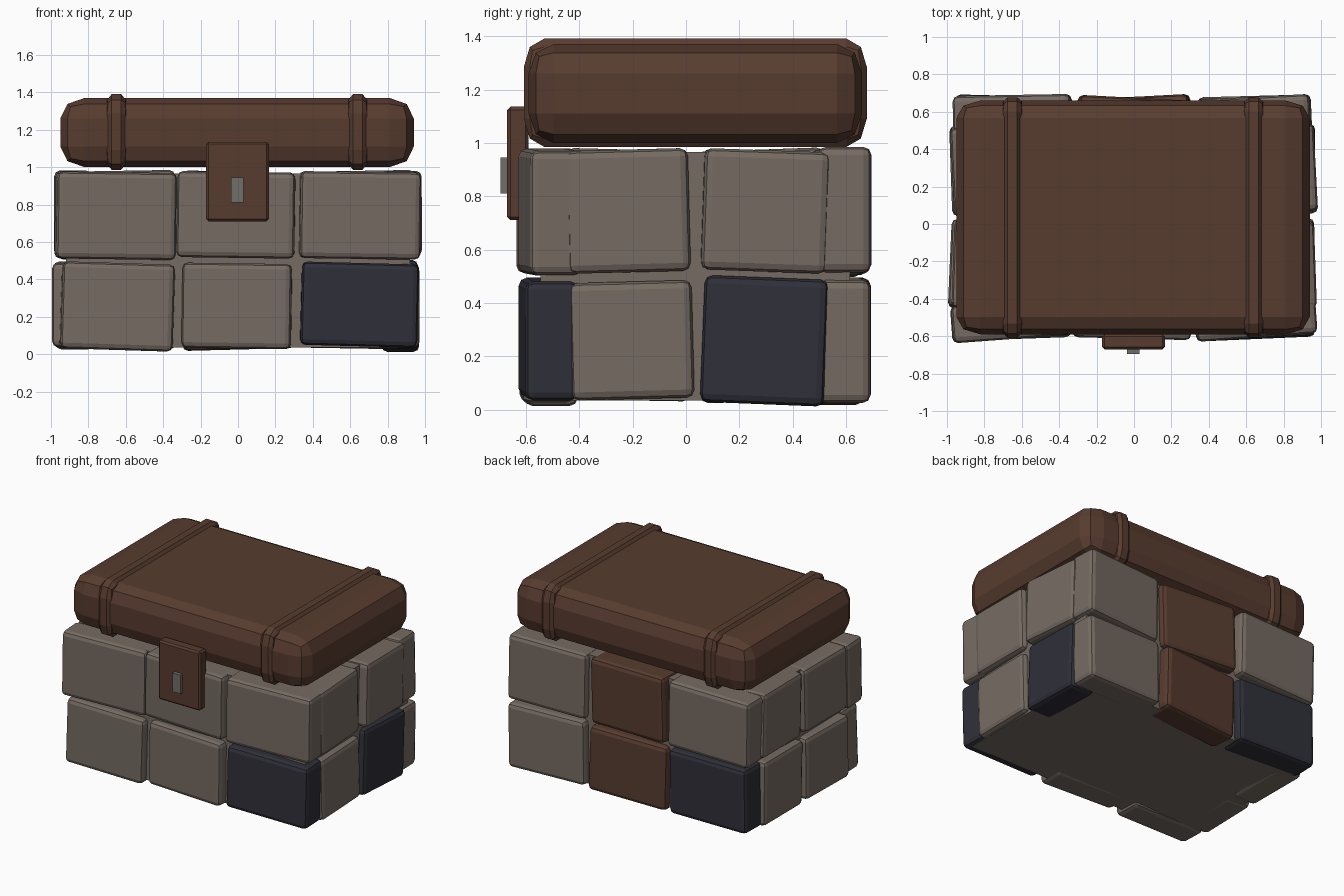
import bpy
from math import radians

if "Cube" in bpy.data.objects:
    bpy.data.objects.remove(bpy.data.objects["Cube"], do_unlink=True)


def material(name, rgb):
    m = bpy.data.materials.new(name)
    m.use_nodes = True
    m.diffuse_color = (*rgb, 1)
    m.node_tree.nodes["Principled BSDF"].inputs["Base Color"].default_value = (*rgb, 1)
    return m


STONE = material("warm grey stone", (0.18, 0.147, 0.123))
BROWN = material("brown leather", (0.097, 0.045, 0.029))
NAVY = material("dark navy", (0.029, 0.029, 0.041))
METAL = material("dull metal", (0.165, 0.158, 0.14))


def box(name, centre, size, mat, bevel=0.03, segments=2, turn=(0, 0, 0), stretch=(1, 1, 1)):
    """Bevelled box; stretch is applied after bevelling, so the rounding stretches too."""
    bpy.ops.mesh.primitive_cube_add(size=1, location=centre)
    ob = bpy.context.object
    ob.name = name
    ob.data.name = name
    for v in ob.data.vertices:
        for i in range(3):
            v.co[i] *= size[i] / stretch[i]
    ob.scale = stretch
    ob.rotation_euler = [radians(a) for a in turn]
    ob.data.materials.append(mat)
    if bevel:
        mod = ob.modifiers.new("rounded edges", "BEVEL")
        mod.width = bevel
        mod.segments = segments
    return ob


MID_Y = 0.035
THICK = 0.2

# Inner chest body
box("chest_core", (0, MID_Y, 0.5), (1.84, 1.16, 0.93), STONE, 0)

# Front and back blocks: name, x, y, z, width, height, tilt, turn, colour
long_blocks = [
    ("front_upper_right_block", -0.655, -0.515, 0.74, 0.64, 0.465, 0.8, 4.2, STONE),
    ("front_upper_middle_block", -0.01, -0.513, 0.745, 0.63, 0.46, 0.8, -1.5, STONE),
    ("front_upper_left_block", 0.65, -0.507, 0.742, 0.645, 0.465, 0.8, 4.2, STONE),
    ("front_lower_right_block", -0.645, -0.515, 0.255, 0.6, 0.465, 1.8, 2, STONE),
    ("front_lower_middle_block", -0.005, -0.51, 0.258, 0.585, 0.455, 0.8, -2, STONE),
    ("front_lower_left_block", 0.648, -0.515, 0.265, 0.625, 0.445, 1.5, 2.5, NAVY),
    ("back_upper_right_block", -0.65, 0.59, 0.745, 0.63, 0.47, -1, 1, STONE),
    ("back_upper_middle_block", 0, 0.575, 0.74, 0.6, 0.47, 1.5, -3, BROWN),
    ("back_upper_left_block", 0.645, 0.58, 0.745, 0.6, 0.47, -1, 3, STONE),
    ("back_lower_right_block", -0.645, 0.585, 0.26, 0.62, 0.46, 1, -1.5, NAVY),
    ("back_lower_middle_block", 0, 0.58, 0.255, 0.6, 0.46, -1.5, 3, BROWN),
    ("back_lower_left_block", 0.645, 0.585, 0.26, 0.6, 0.46, 1, 1.5, STONE),
]
for name, x, y, z, w, h, tilt, turn, mat in long_blocks:
    box(name, (x, y, z), (w, THICK, h), mat, turn=(0, tilt, turn))

# Side blocks, two by two on each end
side_blocks = [
    ("left_upper_front_block", 0.87, -0.22, 0.745, 0.46, 0.46, 1.5, 2, STONE),
    ("left_upper_back_block", 0.872, 0.295, 0.745, 0.47, 0.455, -2, 3, STONE),
    ("left_lower_front_block", 0.867, -0.205, 0.26, 0.46, 0.44, 1.5, 1, STONE),
    ("left_lower_back_block", 0.865, 0.295, 0.258, 0.465, 0.475, -2.3, -1, NAVY),
    ("right_upper_front_block", -0.868, -0.22, 0.745, 0.47, 0.46, -1.5, -2, STONE),
    ("right_upper_back_block", -0.872, 0.285, 0.745, 0.48, 0.46, 2, 3, STONE),
    ("right_lower_front_block", -0.885, -0.215, 0.26, 0.47, 0.45, -1, -2.5, STONE),
    ("right_lower_back_block", -0.88, 0.285, 0.26, 0.47, 0.46, 1.5, 2, STONE),
]
for name, x, y, z, w, h, tilt, turn, mat in side_blocks:
    box(name, (x, y, z), (THICK, w, h), mat, turn=(tilt, 0, turn))

# Rounded lid with two raised straps
LID_Z = 1.185
box("lid", (-0.005, MID_Y, LID_Z), (1.89, 1.25, 0.37), BROWN, 0.11, 2, stretch=(1.18, 0.85, 1))
for side, x in (("right", -0.65), ("left", 0.64)):
    # Strap cross-section follows the lid, with chamfered rims
    strap = box(side + "_strap", (x, MID_Y, LID_Z + 0.003), (0.12, 1.285, 0.405), BROWN,
                0.105, 2, stretch=(0.33, 0.72, 1))

# Front clasp and keyhole plate
box("clasp", (-0.003, -0.63, 0.923), (0.335, 0.08, 0.425), BROWN, 0.012, 1)
box("keyhole_plate", (-0.004, -0.675, 0.878), (0.065, 0.04, 0.135), METAL, 0)
